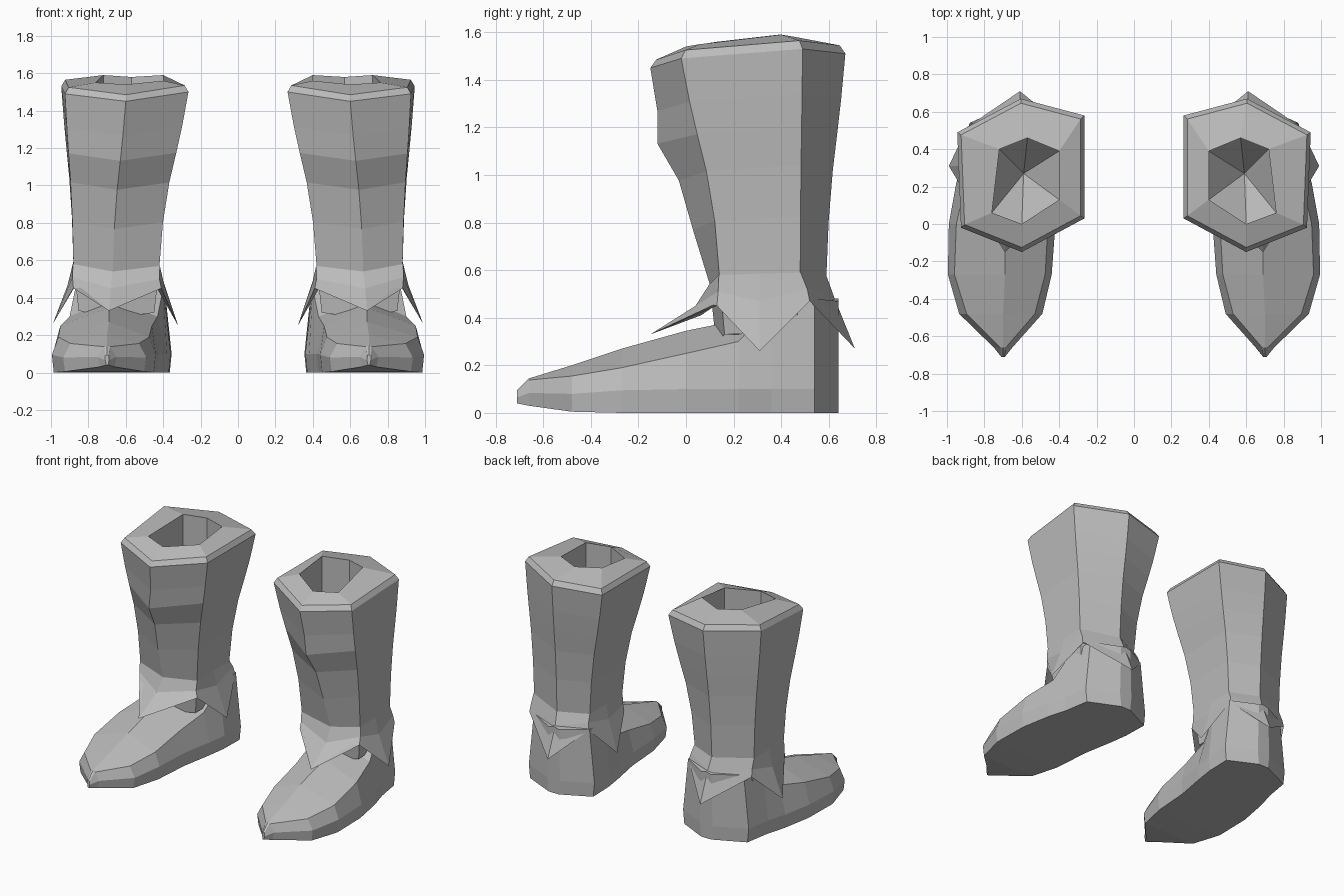
import bpy
import bmesh
from mathutils import Vector

# Remove the default object
default = bpy.data.objects.get("Cube")
if default:
    bpy.data.objects.remove(default, do_unlink=True)

# Single worn grey colour
grey = bpy.data.materials.new("plain_grey")
grey.use_nodes = True
colour = (0.5, 0.5, 0.5, 1)
grey.diffuse_color = colour
grey.node_tree.nodes["Principled BSDF"].inputs["Base Color"].default_value = colour


def loft(name, rings, cap_start=False, cap_end=False):
    """Skin a list of closed rings and mirror the part to the other boot."""
    mesh_data = bmesh.new()
    loops = [[mesh_data.verts.new(point) for point in ring] for ring in rings]
    for lower, upper in zip(loops, loops[1:]):
        count = len(lower)
        for i in range(count):
            j = (i + 1) % count
            mesh_data.faces.new((lower[i], lower[j], upper[j], upper[i]))
    if cap_start:
        mesh_data.faces.new(loops[0][::-1])
    if cap_end:
        mesh_data.faces.new(loops[-1])
    bmesh.ops.remove_doubles(mesh_data, verts=mesh_data.verts, dist=0.0005)
    bmesh.ops.recalc_face_normals(mesh_data, faces=mesh_data.faces)
    mesh = bpy.data.meshes.new(name)
    mesh_data.to_mesh(mesh)
    mesh_data.free()
    mesh.materials.append(grey)
    part = bpy.data.objects.new(name, mesh)
    bpy.context.scene.collection.objects.link(part)
    mirror = part.modifiers.new("other_boot", "MIRROR")
    mirror.use_axis[0] = True
    mirror.use_mirror_merge = False
    return part


def vectors(*points):
    return [Vector(point) for point in points]


def shrink(ring, amount, drop):
    """Copy a ring moved towards its centre and shifted down."""
    centre = sum(ring, Vector()) / len(ring)
    result = []
    for point in ring:
        moved = point.lerp(centre, amount)
        moved.z = point.z - drop
        result.append(moved)
    return result


# Shaft: hexagon from inner front, round the front and outer side, to the back
top = vectors((.265, .03, 1.5), (.6, -.15, 1.45), (.925, -.02, 1.49),
              (.945, .49, 1.53), (.605, .67, 1.51), (.265, .58, 1.5))
ankle = vectors((.42, .13, .57), (.67, .1, .54), (.88, .14, .58),
                (.88, .48, .59), (.62, .59, .57), (.42, .5, .57))
hole = vectors((.4, .13, 1.56), (.6, 0, 1.54), (.76, .06, 1.55),
               (.72, .4, 1.59), (.57, .46, 1.58), (.4, .39, 1.59))


def shaft_ring(height, taper, front):
    ring = []
    for i, (a, b) in enumerate(zip(top, ankle)):
        point = a.lerp(b, taper)
        point.z = a.z + (b.z - a.z) * height
        if i == 1:
            point.y = front
        ring.append(point)
    return ring


shaft = [shrink(ankle, .12, .25), ankle]
for height, taper, front in ((.75, .88, .03), (.52, .66, -.03),
                             (.35, .42, -.12), (.2, .22, -.12)):
    shaft.append(shaft_ring(height, taper, front))
well = [Vector((p.x, p.y, 1.1)) for p in hole]
apex = [Vector((.59, .27, .85))] * len(hole)
shaft += [top, shrink(top, .06, -.035), hole, well, apex]
loft("boot_shaft", shaft, cap_start=True)

# Collar: pointed flaps on the front, outer side, back and inner side
cuff = []
hem = vectors((.41, .12, .45), (.69, -.15, .33), (.88, .13, .45),
              (.99, .31, .26), (.89, .52, .47), (.61, .71, .27),
              (.4, .54, .47), (.32, .33, .25))
band = vectors((.42, .12, .5), (.68, .04, .45), (.885, .135, .51),
               (.91, .31, .47), (.885, .51, .52), (.61, .625, .48),
               (.41, .53, .52), (.395, .32, .47))
for i in range(1, 7):
    cuff.append(ankle[i % 6].copy())
cuff = [ankle[0], ankle[1], ankle[2], (ankle[2] + ankle[3]) / 2,
        ankle[3], ankle[4], ankle[5], (ankle[5] + ankle[0]) / 2]
cuff = shrink(cuff, -.01, 0)
tuck = shrink(band, .08, .04)
loft("ankle_collar", [cuff, band, hem, tuck])


# Foot: cross-sections from the toe to the heel
def foot_ring(y, inner, outer, inset, shoulder, ridge, sole, crown=.69):
    side = min(.1, (sole + shoulder) / 2)
    base = min(.01, (outer - inner) / 4)
    return vectors((inner + base, y, sole), (inner, y, side),
                   (inner + inset, y, shoulder), (crown, y, ridge),
                   (outer - inset, y, shoulder), (outer, y, side),
                   (outer - base, y, sole))


sections = (
    (-.71, .69, .71, 0, .09, .095, .04, .7),
    (-.66, .65, .75, .035, .138, .145, .03, .7),
    (-.48, .49, .935, .04, .155, .2, .005, .7),
    (-.27, .44, .995, .035, .19, .27, 0),
    (0, .42, .99, .04, .25, .345, 0),
    (.22, .38, .95, .05, .3, .39, 0),
    (.36, .36, .91, .04, .45, .47, 0, .65),
    (.54, .355, .88, .04, .48, .48, 0, .63),
    (.64, .56, .66, .01, .47, .48, 0, .61),
)
loft("boot_foot", [foot_ring(*s) for s in sections], True, True)
